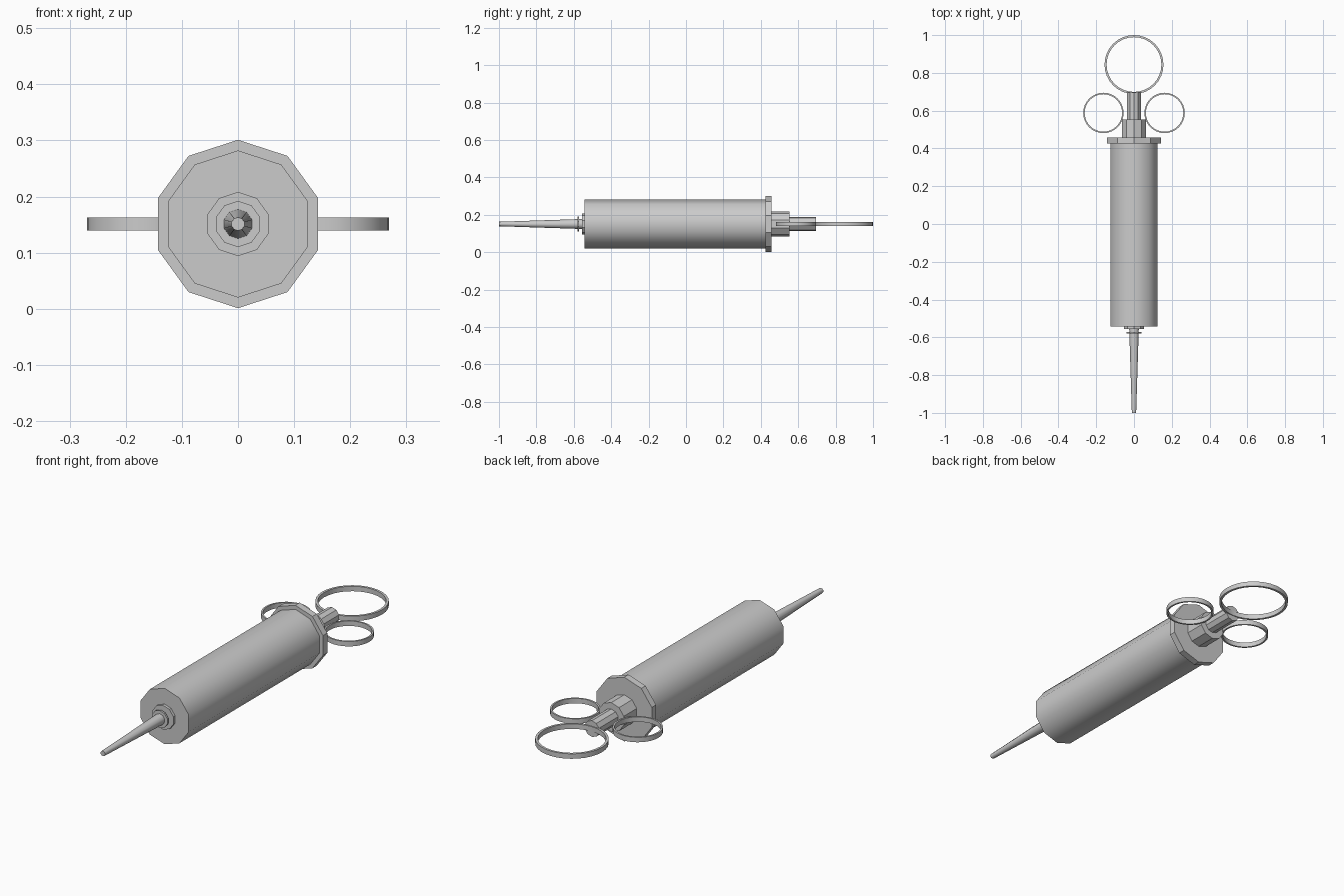
import bpy, bmesh, math

if "Cube" in bpy.data.objects:
    bpy.data.objects.remove(bpy.data.objects["Cube"])

ZC = 0.151      # height of the main axis
SIDES = 10


def finish(name, bm, smooth):
    bmesh.ops.recalc_face_normals(bm, faces=bm.faces)
    me = bpy.data.meshes.new(name)
    bm.to_mesh(me)
    bm.free()
    ob = bpy.data.objects.new(name, me)
    bpy.context.collection.objects.link(ob)
    if smooth:
        bpy.ops.object.select_all(action='DESELECT')
        ob.select_set(True)
        bpy.context.view_layer.objects.active = ob
        bpy.ops.object.shade_smooth_by_angle(angle=math.radians(40))
    return ob


def bridge(bm, a, b):
    n = len(a)
    for i in range(n):
        j = (i + 1) % n
        bm.faces.new((a[i], a[j], b[j], b[i]))


def turned(name, profile, smooth=False):
    """Capped solid of revolution about the long axis; profile = (y, radius)."""
    bm = bmesh.new()
    loops = []
    for y, r in profile:
        angles = [2 * math.pi * i / SIDES for i in range(SIDES)]
        loops.append([bm.verts.new((r * math.sin(a), y, ZC + r * math.cos(a))) for a in angles])
    for a, b in zip(loops, loops[1:]):
        bridge(bm, a, b)
    bm.faces.new(loops[0])
    bm.faces.new(loops[-1])
    return finish(name, bm, smooth)


def band(name, x, y, outer, inner, height, n=32):
    """Flat finger ring with a rectangular section, lying in the xy plane."""
    bm = bmesh.new()
    h = height / 2
    loops = []
    for r, z in ((outer, -h), (outer, h), (inner, h), (inner, -h)):
        loops.append([bm.verts.new((x + r * math.cos(2 * math.pi * i / n),
                                    y + r * math.sin(2 * math.pi * i / n), ZC + z))
                      for i in range(n)])
    for k in range(4):
        bridge(bm, loops[k], loops[(k + 1) % 4])
    return finish(name, bm, True)


# Barrel and its rear flange
turned("barrel", [(-0.543, 0.131), (0.43, 0.131)], True)
turned("barrel_flange", [(0.425, 0.15), (0.457, 0.15)])

# Nozzle with two thin collars
turned("nozzle_base_collar", [(-0.556, 0.057), (-0.54, 0.057)])
turned("nozzle_collar", [(-0.579, 0.041), (-0.571, 0.041)])
turned("nozzle", [(-1.0, 0.012), (-0.545, 0.027)], True)

# Rear hub and plunger rod
turned("rear_hub", [(0.45, 0.068), (0.553, 0.068)])
turned("plunger_rod", [(0.54, 0.038), (0.696, 0.038)])

# Finger rings and thumb ring
for side, x in (("left", -0.162), ("right", 0.162)):
    band("finger_ring_" + side, x, 0.588, 0.107, 0.099, 0.023)
band("thumb_ring", 0, 0.844, 0.156, 0.145, 0.023)
